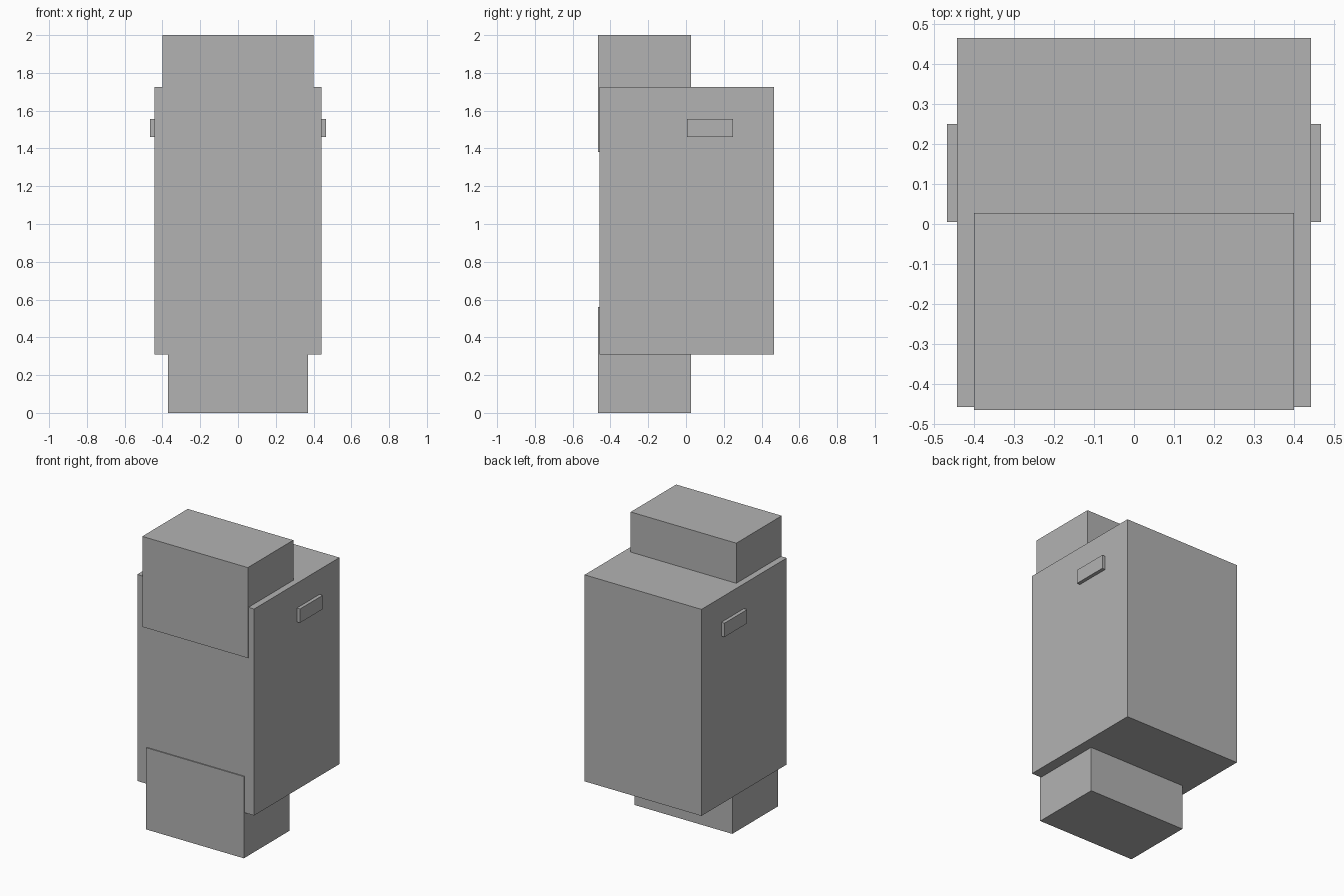
import bpy
from mathutils import Vector

default = bpy.data.objects.get("Cube")
if default:
    bpy.data.objects.remove(default, do_unlink=True)

grey = bpy.data.materials.new("plain grey")
grey.use_nodes = True
colour = (0.45, 0.45, 0.45, 1)
grey.diffuse_color = colour
grey.node_tree.nodes["Principled BSDF"].inputs["Base Color"].default_value = colour


def box(name, low, high):
    """Add a box spanning two opposite corners."""
    low, high = Vector(low), Vector(high)
    bpy.ops.mesh.primitive_cube_add(size=1, location=(low + high) / 2)
    obj = bpy.context.object
    obj.name = obj.data.name = name
    obj.scale = high - low
    bpy.ops.object.transform_apply(location=False, rotation=False, scale=True)
    obj.data.materials.append(grey)
    return obj


# Main cabinet
box("body", (-0.443, -0.458, 0.31), (0.443, 0.465, 1.725))

# Upper and lower blocks, sunk into the body and slightly proud of its front
box("top_block", (-0.4, -0.465, 1.38), (0.4, 0.027, 2.0))
box("base_block", (-0.37, -0.465, 0), (0.37, 0.027, 0.56))

# Side handles
for side, name in ((1, "left_handle"), (-1, "right_handle")):
    inner, outer = sorted((side * 0.43, side * 0.467))
    box(name, (inner, 0.005, 1.46), (outer, 0.25, 1.555))
